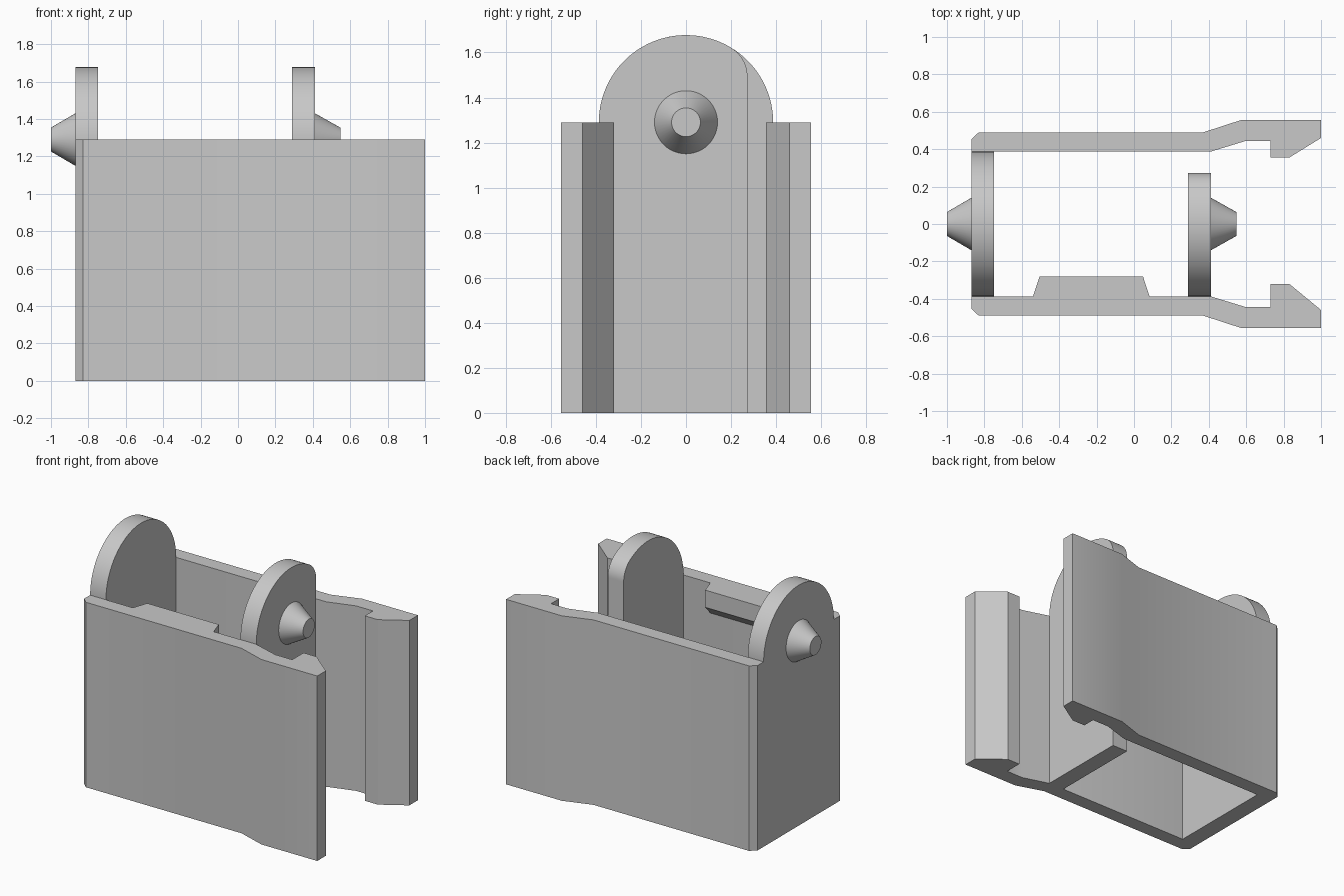
import bpy, bmesh, math
from mathutils import Vector, Matrix

cube = bpy.data.objects.get("Cube")
if cube:
    bpy.data.objects.remove(cube, do_unlink=True)

GREY = (0.58, 0.58, 0.58, 1)
mat = bpy.data.materials.new("plain grey")
mat.use_nodes = True
mat.diffuse_color = GREY
mat.node_tree.nodes["Principled BSDF"].inputs["Base Color"].default_value = GREY

WALL_TOP = 1.29
RADIUS = 0.387


def finish(name, bm):
    bmesh.ops.recalc_face_normals(bm, faces=bm.faces)
    mesh = bpy.data.meshes.new(name)
    bm.to_mesh(mesh)
    bm.free()
    mesh.materials.append(mat)
    obj = bpy.data.objects.new(name, mesh)
    bpy.context.collection.objects.link(obj)
    bpy.ops.object.select_all(action='DESELECT')
    obj.select_set(True)
    bpy.context.view_layer.objects.active = obj
    bpy.ops.object.shade_smooth_by_angle(angle=math.radians(30))
    return obj


def extrude(name, points, direction):
    """Fill a closed outline and extrude it along a direction."""
    bm = bmesh.new()
    face = bm.faces.new([bm.verts.new(p) for p in points])
    ext = bmesh.ops.extrude_face_region(bm, geom=[face])
    bmesh.ops.translate(bm, vec=Vector(direction),
                        verts=[g for g in ext["geom"] if isinstance(g, bmesh.types.BMVert)])
    return finish(name, bm)


def arc(cy, cz, r, start, end, steps):
    return [(cy + r * math.cos(start + (end - start) * i / steps),
             cz + r * math.sin(start + (end - start) * i / steps)) for i in range(steps + 1)]


# Side walls: bent plan profile with a hooked end and chamfered corner
def wall(name, side, inner, hook):
    plan = [(-0.87, inner), (-0.87, 0.453), (-0.83, 0.49), (0.37, 0.49), (0.57, 0.555),
            (1, 0.555), (1, 0.46), (0.83, hook), (0.73, hook), (0.73, 0.445),
            (0.6, 0.445), (0.41, inner)]
    extrude(name, [(x, side * y, 0) for x, y in plan], (0, 0, WALL_TOP))


wall("back_wall", 1, RADIUS, 0.355)
wall("front_wall", -1, RADIUS, 0.32)

# End plate: round-topped, full width between the walls
dome = arc(0, WALL_TOP, RADIUS, 0, math.pi, 48)
extrude("end_plate", [(-0.87, y, z) for y, z in [(-RADIUS, 0), (RADIUS, 0)] + dome],
        (0.122, 0, 0))

# Inner plate: stops short of the back wall, with a rounded shoulder
edge, fillet = 0.273, 0.15
fy = edge - fillet
fz = WALL_TOP + math.sqrt((RADIUS - fillet) ** 2 - fy ** 2)
meet = math.atan2(fz - WALL_TOP, fy)
outline = ([(-RADIUS, 0), (edge, 0)] + arc(fy, fz, fillet, 0, meet, 12)
           + arc(0, WALL_TOP, RADIUS, meet, math.pi, 36)[1:])
extrude("inner_plate", [(0.29, y, z) for y, z in outline], (0.122, 0, 0))


# Pivot pins: truncated cones facing outward along x
def pin(name, base_x, tip_x):
    bm = bmesh.new()
    bmesh.ops.create_cone(bm, cap_ends=True, segments=48, radius1=0.14, radius2=0.064,
                          depth=abs(tip_x - base_x))
    turn = math.copysign(math.pi / 2, tip_x - base_x)
    bm.transform(Matrix.Translation(((base_x + tip_x) / 2, 0, WALL_TOP))
                 @ Matrix.Rotation(turn, 4, 'Y'))
    finish(name, bm)


pin("outer_pin", -0.87, -1)
pin("inner_pin", 0.412, 0.547)

# Catch ledge on the front wall: tapered ends and a sloping underside
bm = bmesh.new()
root, nose = -RADIUS, -0.28
sections = [[(x0, root, WALL_TOP), (x1, nose, WALL_TOP), (x1, nose, 1.17), (x0, root, 1.08)]
            for x0, x1 in [(-0.54, -0.505), (0.083, 0.048)]]
rings = [[bm.verts.new(p) for p in s] for s in sections]
for ring in rings:
    bm.faces.new(ring)
for i in range(4):
    j = (i + 1) % 4
    bm.faces.new([rings[0][i], rings[0][j], rings[1][j], rings[1][i]])
finish("catch_ledge", bm)
